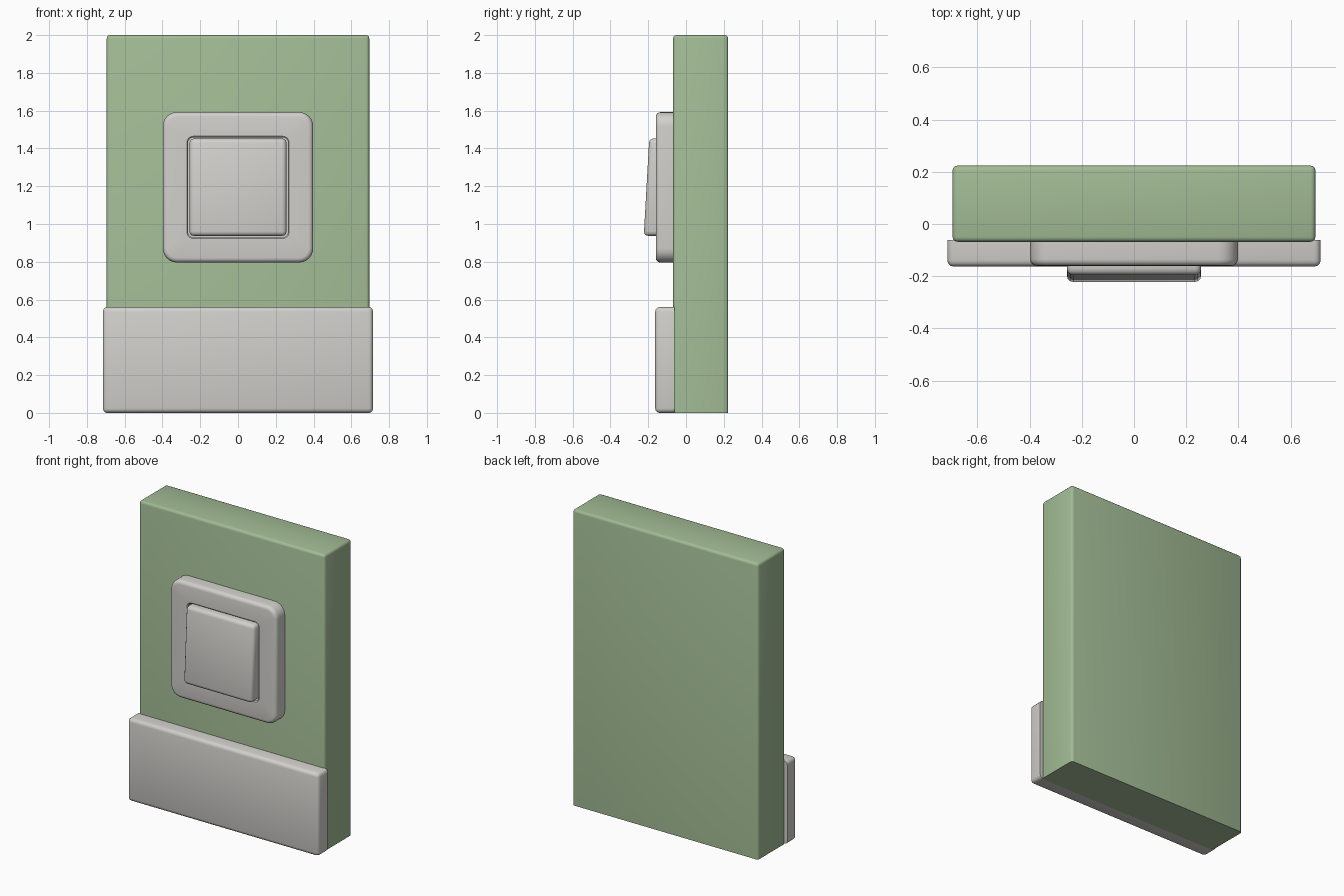
import bpy, bmesh, math

cube = bpy.data.objects.get("Cube")
if cube:
    bpy.data.objects.remove(cube, do_unlink=True)


def material(name, rgb):
    mat = bpy.data.materials.new(name)
    mat.use_nodes = True
    mat.diffuse_color = (*rgb, 1)
    mat.node_tree.nodes["Principled BSDF"].inputs["Base Color"].default_value = (*rgb, 1)
    return mat


GREEN = material("sage green", (0.36, 0.50, 0.30))
WHITE = material("warm white", (0.64, 0.63, 0.60))
FRONT, BACK = -0.068, 0.2235      # wall faces
PLATE_FRONT = -0.16


def finish(bm, name, mat):
    bmesh.ops.recalc_face_normals(bm, faces=bm.faces)
    mesh = bpy.data.meshes.new(name)
    bm.to_mesh(mesh)
    bm.free()
    mesh.materials.append(mat)
    obj = bpy.data.objects.new(name, mesh)
    bpy.context.collection.objects.link(obj)
    bpy.ops.object.select_all(action="DESELECT")
    obj.select_set(True)
    bpy.context.view_layer.objects.active = obj
    bpy.ops.object.shade_smooth_by_angle(angle=math.radians(40))
    return obj


def block(name, mat, half_x, y, z, bevel, sharp, slope=0):
    """Box with rounded edges, except those lying wholly on the sharp side."""
    bm = bmesh.new()
    bmesh.ops.create_cube(bm, size=2)
    keep = [e for e in bm.edges if not all(sharp(v.co) for v in e.verts)]
    for v in bm.verts:
        sx, sy, sz = v.co
        v.co = (sx * half_x, y[sy > 0], z[sz > 0])
        if sy < 0 and sz > 0:
            v.co.y += slope
    bmesh.ops.bevel(bm, geom=keep, offset=bevel, segments=3, profile=0.5,
                    affect="EDGES", clamp_overlap=True)
    return finish(bm, name, mat)


def rounded_square(bm, half, radius, y, center_z, steps=6):
    """Ring of vertices around a square with round corners."""
    ring = []
    for corner in range(4):
        mid = math.radians(45 + 90 * corner)
        cx = math.copysign(half - radius, math.cos(mid))
        cz = math.copysign(half - radius, math.sin(mid))
        for i in range(steps + 1):
            a = math.radians(90 * (corner + i / steps))
            ring.append(bm.verts.new((cx + radius * math.cos(a), y,
                                      center_z + cz + radius * math.sin(a))))
    return ring


def switch_frame():
    """Stepped profile: outer side, rounded rim, flat face, sunken opening."""
    bm = bmesh.new()
    rim = 0.025
    profile = [(0.398, 0.075, FRONT + 0.005)]
    for i in range(5):
        a = math.radians(90 * i / 4)
        inset = rim * (1 - math.cos(a))
        profile.append((0.398 - inset, 0.075 - inset,
                        PLATE_FRONT + rim * (1 - math.sin(a))))
    profile += [(0.271, 0.035, PLATE_FRONT), (0.265, 0.03, PLATE_FRONT + 0.006),
                (0.265, 0.03, PLATE_FRONT + 0.04)]
    rings = [rounded_square(bm, h, r, y, 1.194) for h, r, y in profile]
    for a, b in zip(rings, rings[1:]):
        for i in range(len(a)):
            j = (i + 1) % len(a)
            bm.faces.new((a[i], a[j], b[j], b[i]))
    bm.faces.new(rings[0])
    bm.faces.new(rings[-1])
    return finish(bm, "switch_frame", WHITE)


# Wall section with a flat base
block("wall", GREEN, 0.695, (FRONT, BACK), (0, 2), 0.018, lambda c: c.z < 0)

# Baseboard, flat against the wall
block("baseboard", WHITE, 0.715, (-0.163, FRONT + 0.006), (0, 0.56), 0.024,
      lambda c: c.y > 0)

# Light switch frame and its tilted rocker
switch_frame()
block("switch_rocker", WHITE, 0.257, (-0.2235, PLATE_FRONT + 0.04), (0.937, 1.453),
      0.024, lambda c: c.y > 0, slope=0.029)
